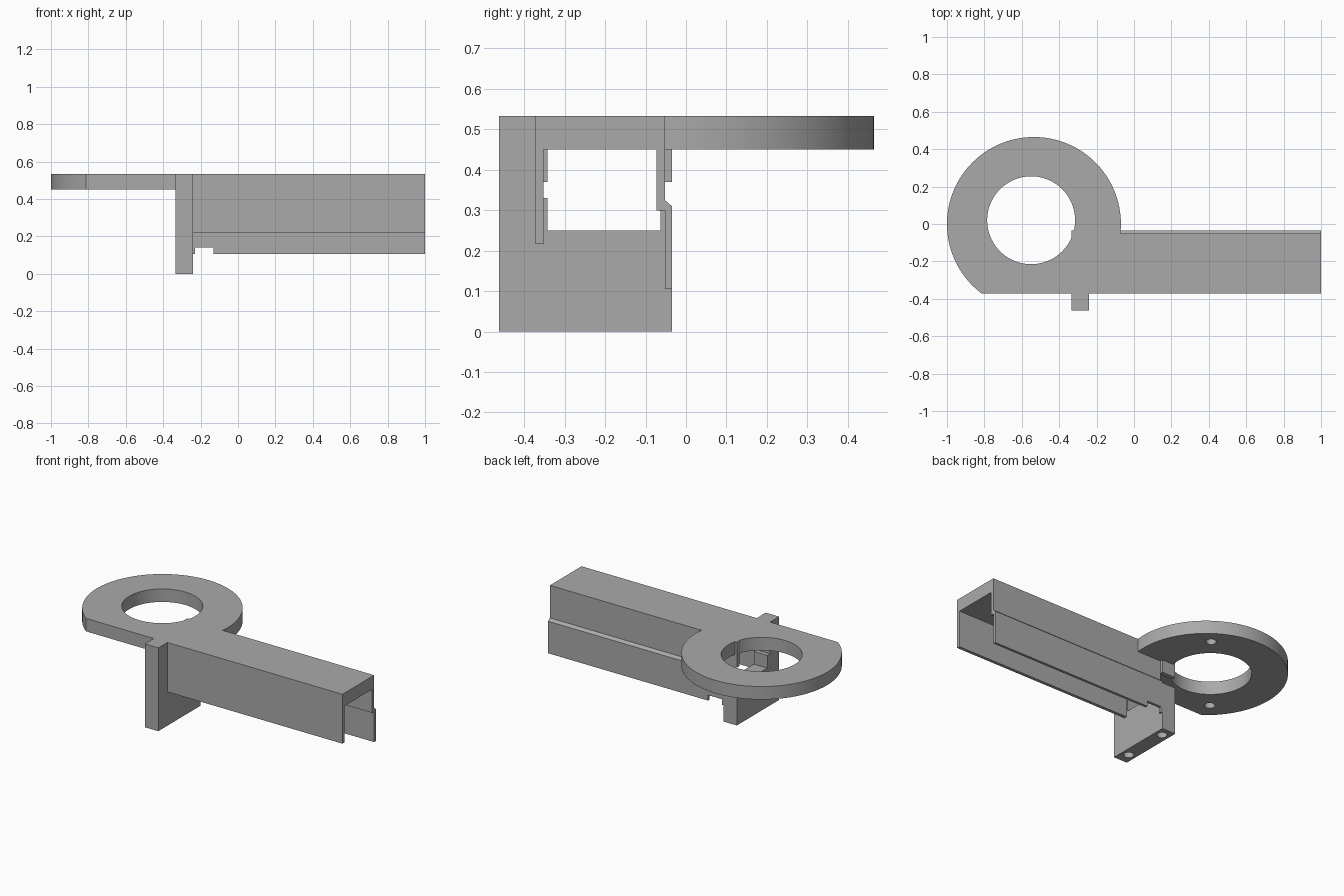
import bpy
import bmesh
from math import cos, sin, asin, pi, radians
from mathutils import Vector

if "Cube" in bpy.data.objects:
    bpy.data.objects.remove(bpy.data.objects["Cube"], do_unlink=True)

grey = bpy.data.materials.new("plain_grey")
grey.use_nodes = True
colour = (0.4, 0.4, 0.4, 1)
grey.diffuse_color = colour
grey.node_tree.nodes["Principled BSDF"].inputs["Base Color"].default_value = colour

TOP, UNDER = 0.533, 0.45        # plate faces
FRONT, BACK = -0.372, -0.035    # arm faces


def prism(name, points, direction):
    """Extrude a closed outline of 3D points along a direction."""
    bm = bmesh.new()
    face = bm.faces.new([bm.verts.new(p) for p in points])
    moved = bmesh.ops.extrude_face_region(bm, geom=[face])["geom"]
    bmesh.ops.translate(bm, vec=direction,
                        verts=[v for v in moved if isinstance(v, bmesh.types.BMVert)])
    bmesh.ops.recalc_face_normals(bm, faces=bm.faces)
    mesh = bpy.data.meshes.new(name)
    bm.to_mesh(mesh)
    bm.free()
    mesh.materials.append(grey)
    obj = bpy.data.objects.new(name, mesh)
    bpy.context.collection.objects.link(obj)
    return obj


def along_x(name, profile, x0, x1):
    return prism(name, [(x0, y, z) for y, z in profile], Vector((x1 - x0, 0, 0)))


def disc(name, x, y, radius, z0, z1, sides):
    ring = [(x + radius * cos(2 * pi * i / sides), y + radius * sin(2 * pi * i / sides), z0)
            for i in range(sides)]
    return prism(name, ring, Vector((0, 0, z1 - z0)))


def cut(target, cutter):
    """Subtract the cutter and discard it."""
    cutter.hide_render = True
    mod = target.modifiers.new("cut", "BOOLEAN")
    mod.operation = "DIFFERENCE"
    mod.solver = "EXACT"
    mod.object = cutter
    bpy.context.view_layer.objects.active = target
    bpy.ops.object.modifier_apply(modifier=mod.name)
    bpy.data.objects.remove(cutter, do_unlink=True)


# Ring plate: a disc with its front trimmed straight
cx, radius, steps = -0.535, 0.465, 120
start = asin(FRONT / radius)
sweep = pi - 2 * start
outline = [(cx + radius * cos(start + sweep * i / steps),
            radius * sin(start + sweep * i / steps), UNDER) for i in range(steps + 1)]
ring_plate = prism("ring_plate", outline, Vector((0, 0, TOP - UNDER)))
cut(ring_plate, disc("ring_bore", -0.55, 0.02, 0.235, 0.3, 0.7, 96))
for x, y in ((-0.32, 0.30), (-0.78, -0.26)):
    cut(ring_plate, disc("plate_socket", x, y, 0.03, 0.4, 0.5, 32))

# Cross wall with a window and two side slots
wall_profile = [(-0.463, 0), (BACK, 0), (BACK, 0.30), (-0.063, 0.30), (-0.063, 0.25),
                (-0.343, 0.25), (-0.343, 0.33), (FRONT, 0.33), (FRONT, 0.37),
                (-0.343, 0.37), (-0.343, UNDER), (-0.063, UNDER), (-0.063, 0.37),
                (BACK, 0.37), (BACK, TOP), (-0.463, TOP)]
cross_wall = along_x("cross_wall", wall_profile, -0.335, -0.24)
for y in (-0.39, -0.095):
    cut(cross_wall, disc("wall_socket", -0.287, y, 0.03, -0.1, 0.06, 32))

# Channel arm with a stepped, chamfered back skirt
arm_profile = [(FRONT, 0.217), (-0.352, 0.217), (-0.352, UNDER), (-0.073, UNDER),
               (-0.073, 0.30), (-0.052, 0.30), (-0.052, 0.105), (BACK, 0.105),
               (BACK, 0.31), (-0.052, 0.325), (-0.052, TOP), (FRONT, TOP)]
channel_arm = along_x("channel_arm", arm_profile, -0.24, 1.0)
notch = [(-0.1, 0.05), (0.0, 0.05), (0.0, 0.14), (-0.1, 0.14)]
cut(channel_arm, along_x("skirt_notch", notch, -0.23, -0.13))

# Smooth the round walls and keep the edges sharp
for obj in (ring_plate, cross_wall, channel_arm):
    bpy.ops.object.select_all(action="DESELECT")
    obj.select_set(True)
    bpy.context.view_layer.objects.active = obj
    bpy.ops.object.shade_smooth_by_angle(angle=radians(30))
